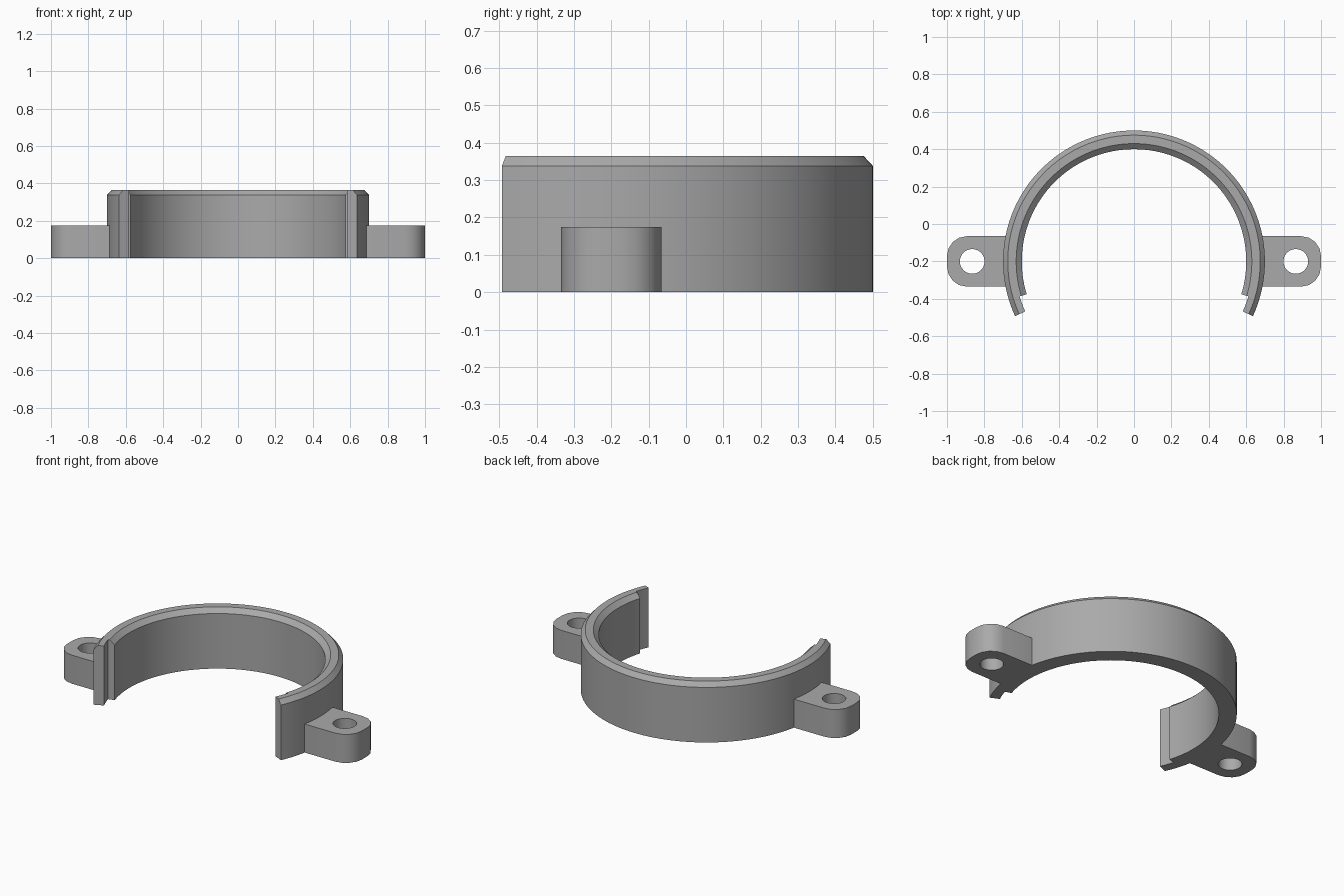
import bpy
import bmesh
from math import sin, cos, pi, radians, asin
from mathutils import Vector

cube = bpy.data.objects.get("Cube")
if cube:
    bpy.data.objects.remove(cube, do_unlink=True)

# One plain grey for everything
grey = bpy.data.materials.new("plain_grey")
grey.use_nodes = True
COLOUR = (0.40, 0.40, 0.40, 1)
grey.diffuse_color = COLOUR
grey.node_tree.nodes["Principled BSDF"].inputs["Base Color"].default_value = COLOUR

CENTRE_Y = -0.2
R_IN, R_STEP, R_OUT = 0.60, 0.64, 0.70
HEIGHT, SHOULDER = 0.365, 0.338
TAB_HEIGHT, TAB_HALF = 0.175, 0.135


def finish(bm, name):
    bmesh.ops.remove_doubles(bm, verts=bm.verts[:], dist=0.0001)
    bmesh.ops.recalc_face_normals(bm, faces=bm.faces[:])
    mesh = bpy.data.meshes.new(name)
    bm.to_mesh(mesh)
    bm.free()
    obj = bpy.data.objects.new(name, mesh)
    obj.location.y = CENTRE_Y
    bpy.context.collection.objects.link(obj)
    mesh.materials.append(grey)
    bpy.ops.object.select_all(action="DESELECT")
    obj.select_set(True)
    bpy.context.view_layer.objects.active = obj
    bpy.ops.object.shade_smooth_by_angle(angle=radians(28))
    return obj


def arc(cx, cy, r, start, end, steps):
    return [Vector((cx + r * cos(start + (end - start) * i / steps),
                    cy + r * sin(start + (end - start) * i / steps), 0))
            for i in range(steps + 1)]


# Open ring: chamfered section swept round, with a thin outer lip past each end
inner_part = [(R_STEP, 0), (R_IN, 0), (R_IN, SHOULDER), (0.63, HEIGHT), (R_STEP, HEIGHT)]
outer_part = [(R_STEP, HEIGHT), (0.675, HEIGHT), (R_OUT, SHOULDER), (R_OUT, 0), (R_STEP, 0)]
full_section = inner_part + outer_part[1:-1]

bm = bmesh.new()


def section(points, angle):
    return [bm.verts.new((r * cos(angle), r * sin(angle), z)) for r, z in points]


def sweep(points, start, end, steps):
    for i in range(steps):
        a = section(points, start + (end - start) * i / steps)
        b = section(points, start + (end - start) * (i + 1) / steps)
        for j in range(len(points)):
            k = (j + 1) % len(points)
            bm.faces.new((a[j], a[k], b[k], b[j]))


step_angle, lip_angle = radians(17), radians(24.7)
sweep(full_section, -step_angle, pi + step_angle, 80)
for near, far in ((-step_angle, -lip_angle), (pi + step_angle, pi + lip_angle)):
    sweep(outer_part, near, far, 3)
    bm.faces.new(section(inner_part, near))
    bm.faces.new(section(outer_part, far))
finish(bm, "clamp_ring")


# Mounting tabs: rounded plate with a bolt hole, fitted to the ring wall
def make_tab(name, side):
    corner = 0.107
    seat = asin(TAB_HALF / (R_OUT - 0.003))
    outline = arc(0, 0, R_OUT - 0.003, seat, -seat, 10)
    for sign in (-1, 1):
        start, end = (-pi / 2, 0) if sign < 0 else (0, pi / 2)
        outline += arc(1 - corner, sign * (TAB_HALF - corner), corner, start, end, 4)
    hole = arc(0.865, 0, 0.066, 0, 2 * pi, 32)[:-1]
    bm = bmesh.new()
    for loop in (outline, hole):
        verts = [bm.verts.new((p.x * side, p.y, 0)) for p in loop]
        for i, v in enumerate(verts):
            bm.edges.new((v, verts[(i + 1) % len(verts)]))
    bmesh.ops.triangle_fill(bm, edges=bm.edges[:], use_beauty=True, normal=(0, 0, 1))
    base = bm.faces[:]
    made = bmesh.ops.extrude_face_region(bm, geom=base, use_keep_orig=True)
    top = [g for g in made["geom"] if isinstance(g, bmesh.types.BMVert)]
    bmesh.ops.translate(bm, verts=top, vec=(0, 0, TAB_HEIGHT))
    finish(bm, name)


make_tab("left_mounting_tab", 1)
make_tab("right_mounting_tab", -1)
